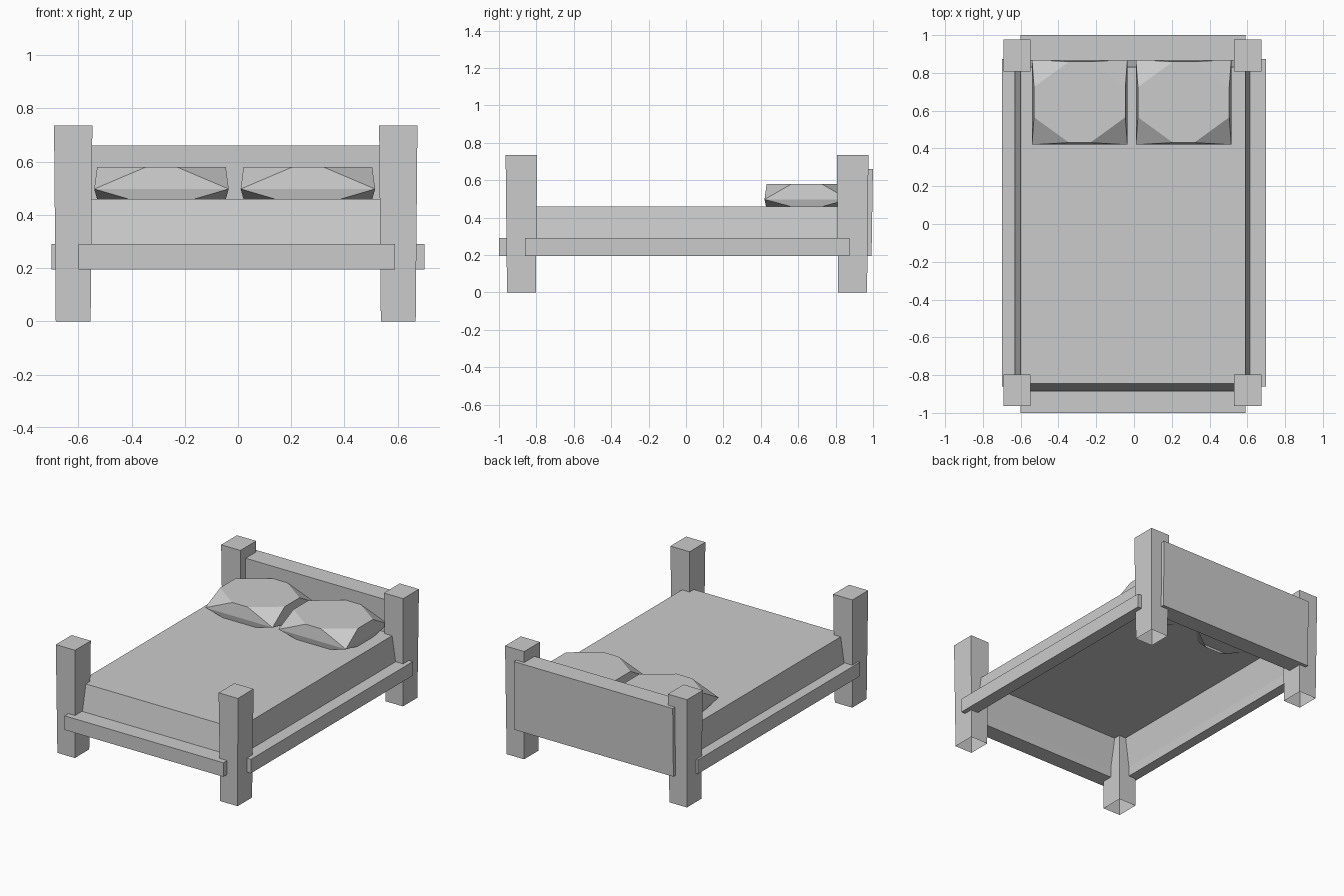
import bpy, bmesh

if "Cube" in bpy.data.objects:
    bpy.data.objects.remove(bpy.data.objects["Cube"])


def new_object(name, bm):
    bmesh.ops.recalc_face_normals(bm, faces=bm.faces)
    mesh = bpy.data.meshes.new(name)
    bm.to_mesh(mesh)
    bm.free()
    obj = bpy.data.objects.new(name, mesh)
    bpy.context.collection.objects.link(obj)
    return obj


def block(name, center, base, top, z0, z1, open_bottom=False):
    """Tapered box from base size to top size between z0 and z1."""
    bm = bmesh.new()
    corners = ((-1, -1), (1, -1), (1, 1), (-1, 1))
    rings = []
    for (w, d), z in ((base, z0), (top, z1)):
        rings.append([bm.verts.new((center[0] + sx * w / 2, center[1] + sy * d / 2, z))
                      for sx, sy in corners])
    lo, hi = rings
    for i in range(4):
        j = (i + 1) % 4
        bm.faces.new((lo[i], lo[j], hi[j], hi[i]))
    bm.faces.new(hi)
    if not open_bottom:
        bm.faces.new(lo[::-1])
    return new_object(name, bm)


def pillow(name, cx):
    """Flat cushion with its four corners pinched to a mid-height seam."""
    bm = bmesh.new()
    cy, hx, hy, inset = 0.645, 0.2525, 0.225, 0.011
    mx, my = 0.057, 0.08
    v = bm.verts.new
    seam = [v((cx + sx * hx, cy + sy * hy, 0.497))
            for sx, sy in ((-1, -1), (1, -1), (1, 1), (-1, 1))]
    ex, ey = hx - inset, hy - inset
    outline = ((-mx, -ey), (mx, -ey), (ex, -my), (ex, my),
               (mx, ey), (-mx, ey), (-ex, my), (-ex, -my))
    top = [v((cx + x, cy + y, 0.58)) for x, y in outline]
    low = [v((cx + x, cy + y, 0.44 if y == -ey else 0.458)) for x, y in outline]
    bm.faces.new(top)
    for i in range(4):
        a, b, n = 2 * i, 2 * i + 1, (i + 1) % 4
        c = (b + 1) % 8
        # side wall, then the pinched corner above and below the seam
        for ring in (top, low):
            bm.faces.new((seam[i], seam[n], ring[b], ring[a]))
            bm.faces.new((seam[n], ring[b], ring[c]))
    return new_object(name, bm)


# Four tapered corner posts
for side, x in (("left", -0.619), ("right", 0.602)):
    for end, y in (("front", -0.88), ("back", 0.891)):
        block(f"{end}_{side}_post", (x, y), (0.131, 0.154), (0.144, 0.169),
              0, 0.735, open_bottom=True)

# Side rails
for side, x in (("left", -0.665), ("right", 0.6575)):
    w = 0.07 if side == "left" else 0.085
    block(f"{side}_rail", (x, 0.006), (w, 1.735), (w, 1.735), 0.195, 0.29)

# Foot rail and headboard
block("foot_rail", (-0.005, -0.9425), (1.19, 0.115), (1.19, 0.115), 0.195, 0.29)
block("headboard", (-0.005, 0.932), (1.19, 0.12), (1.19, 0.135), 0.195, 0.66)

# Mattress, hollow underneath
block("mattress", (-0.006, -0.007), (1.265, 1.78), (1.19, 1.675),
      0.2, 0.46, open_bottom=True)

# Pillows
pillow("left_pillow", -0.2875)
pillow("right_pillow", 0.2625)
